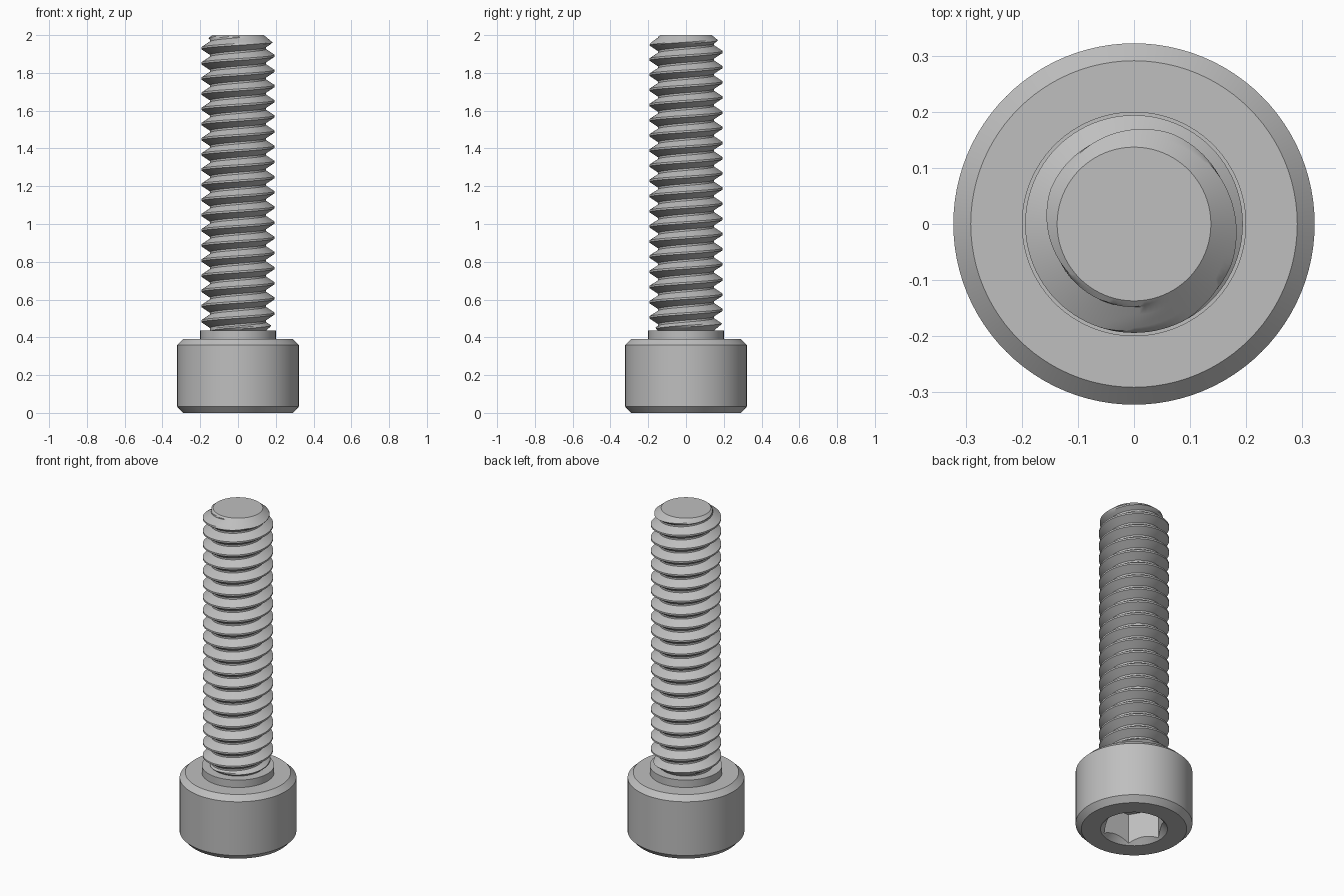
import bpy
import bmesh
from math import cos, sin, pi, radians

cube = bpy.data.objects.get("Cube")
if cube:
    bpy.data.objects.remove(cube, do_unlink=True)

steel = bpy.data.materials.new("grey steel")
steel.use_nodes = True
GREY = (0.52, 0.52, 0.52, 1)
steel.diffuse_color = GREY
steel.node_tree.nodes["Principled BSDF"].inputs["Base Color"].default_value = GREY

SIDES = 96
SHANK_START, TOP = 0.435, 2.0
PITCH = 0.0803


def finish(bm, name):
    """Clean the mesh, make the object and smooth it between sharp edges."""
    bmesh.ops.remove_doubles(bm, verts=bm.verts, dist=1e-5)
    bmesh.ops.recalc_face_normals(bm, faces=bm.faces)
    mesh = bpy.data.meshes.new(name)
    bm.to_mesh(mesh)
    bm.free()
    mesh.materials.append(steel)
    obj = bpy.data.objects.new(name, mesh)
    bpy.context.collection.objects.link(obj)
    bpy.ops.object.select_all(action="DESELECT")
    obj.select_set(True)
    bpy.context.view_layer.objects.active = obj
    bpy.ops.object.shade_smooth_by_angle(angle=radians(28))


def point(bm, radius, angle, z):
    return bm.verts.new((radius * cos(angle), radius * sin(angle), z))


# Head: rings lofted from the socket floor, round the outside, to the collar
SOCKET_FLAT, SOCKET_RIM, SOCKET_DEPTH = 0.152, 0.185, 0.19


def hexagon(a):
    return SOCKET_FLAT / cos((a % (pi / 3)) - pi / 6)


def round_ring(radius, z):
    return lambda a: (radius, z)


rings = [
    lambda a: (hexagon(a), SOCKET_DEPTH),
    lambda a: (hexagon(a), SOCKET_RIM - hexagon(a)),  # scalloped countersink
    round_ring(SOCKET_RIM, 0),
    round_ring(0.291, 0),
    round_ring(0.322, 0.033),
    round_ring(0.322, 0.36),
    round_ring(0.291, 0.39),
    round_ring(0.2, 0.39),
    round_ring(0.2, SHANK_START),
]
bm = bmesh.new()
angles = [2 * pi * i / SIDES for i in range(SIDES)]
loops = []
for ring in rings:
    loops.append([point(bm, ring(a)[0], a, ring(a)[1]) for a in angles])
for low, high in zip(loops, loops[1:]):
    for i in range(SIDES):
        k = (i + 1) % SIDES
        bm.faces.new((low[i], low[k], high[k], high[i]))
bm.faces.new(loops[0])
bm.faces.new(loops[-1])
finish(bm, "socket_head")

# Thread: a helical grid whose radius follows a trapezoid tooth,
# cut by a cone at each end
ROOT, CREST = 0.148, 0.194
STEPS = [0, 0.0625, 0.17, 0.28, 0.39, 0.4375, 0.5625, 0.61, 0.72, 0.83, 0.9375]
TURNS = int((TOP - SHANK_START) / PITCH) + 4
PHASE = 0.63 * PITCH


def tooth(t):
    """Radius at fraction t of the pitch; the crest is at one half."""
    rise = (0.4375 - abs(t - 0.5)) / 0.375
    return ROOT + (CREST - ROOT) * min(1, max(0, rise))


bm = bmesh.new()
count = len(STEPS)
columns = []
for a in angles:
    column = []
    for turn in range(TURNS):
        for t in STEPS:
            start = SHANK_START - 2 * PITCH + PHASE
            raw = start + PITCH * (turn + t + a / (2 * pi))
            z = min(TOP, max(SHANK_START, raw))
            frac = ((z - start) / PITCH - a / (2 * pi)) % 1
            tip = 0.137 + (TOP - z) * 1.2
            base = 0.147 + (z - SHANK_START) * 1.2
            column.append(point(bm, min(tooth(frac), tip, base), a, z))
    columns.append(column)
last = count * TURNS - 1
for i in range(SIDES):
    for j in range(last):
        if i + 1 < SIDES:
            right, shift = columns[i + 1], 0
        else:
            right, shift = columns[0], count  # the seam climbs one pitch
        b, c = min(j + shift, last), min(j + 1 + shift, last)
        corners = [columns[i][j], right[b], right[c], columns[i][j + 1]]
        corners = list(dict.fromkeys(corners))
        if len({tuple(v.co) for v in corners}) > 2:
            bm.faces.new(corners)
bmesh.ops.remove_doubles(bm, verts=bm.verts, dist=1e-5)
rim = [e for e in bm.edges if e.is_boundary and min(v.co.z for v in e.verts) > TOP - 1e-4]
bmesh.ops.contextual_create(bm, geom=rim)
finish(bm, "threaded_shank")
